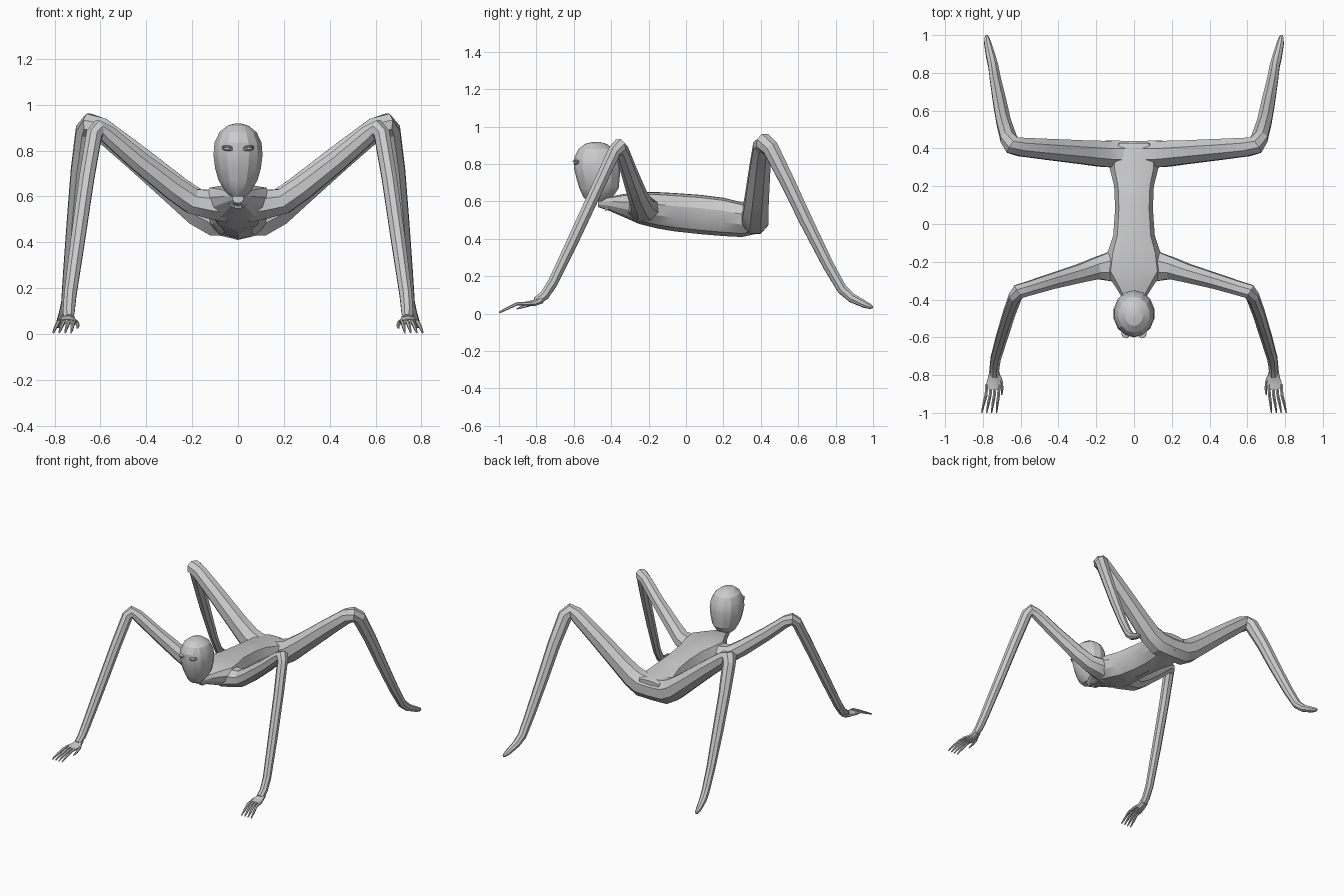
import bpy, bmesh, math
from mathutils import Vector

skin = bpy.data.materials.new("grey skin")
skin.diffuse_color = (0.6, 0.6, 0.6, 1)


def finish(name, bm, mirror=False, angle=22):
    bmesh.ops.recalc_face_normals(bm, faces=bm.faces)
    me = bpy.data.meshes.new(name)
    bm.to_mesh(me)
    bm.free()
    ob = bpy.data.objects.new(name, me)
    bpy.context.collection.objects.link(ob)
    me.materials.append(skin)
    if mirror:
        m = ob.modifiers.new("mirror", 'MIRROR')
        m.merge_threshold = 0.0005
    bpy.context.view_layer.objects.active = ob
    ob.select_set(True)
    bpy.ops.object.shade_smooth_by_angle(angle=math.radians(angle))
    ob.select_set(False)
    return ob


def skin_rings(bm, rings, cap_start=True):
    vs = [[bm.verts.new(p) for p in r] for r in rings]
    n = len(vs[0])
    for a, b in zip(vs, vs[1:]):
        for i in range(n):
            j = (i + 1) % n
            bm.faces.new((a[i], a[j], b[j], b[i]))
    if cap_start:
        bm.faces.new(vs[0])
    bm.faces.new(vs[-1])


def tube(bm, path, sides, side=(0, 1, 0), cap_start=True, first_dir=None):
    """Path items: x, y, z, radius along the carried side axis, radius across it."""
    pts = [Vector(p[:3]) for p in path]
    u = Vector(side)
    rings = []
    for k, p in enumerate(path):
        a, b = pts[max(k - 1, 0)], pts[min(k + 1, len(pts) - 1)]
        t = (pts[k] - a).normalized() + (b - pts[k]).normalized()
        if k == 0 and first_dir:
            t = Vector(first_dir)
        t.normalize()
        u = (u - t * u.dot(t)).normalized()
        w = t.cross(u)
        rings.append([pts[k] + u * p[3] * math.cos(q) + w * p[4] * math.sin(q)
                      for q in (2 * math.pi * (i + 0.5) / sides for i in range(sides))])
    skin_rings(bm, rings, cap_start)


# Torso: sections along y with half width, bottom and top
bm = bmesh.new()
sections = [(-0.47, 0.025, 0.57, 0.61), (-0.41, 0.05, 0.55, 0.625), (-0.33, 0.10, 0.515, 0.64),
            (-0.25, 0.155, 0.48, 0.65), (-0.15, 0.14, 0.455, 0.65), (-0.06, 0.11, 0.44, 0.645),
            (0.08, 0.10, 0.425, 0.635), (0.20, 0.105, 0.415, 0.62), (0.30, 0.13, 0.41, 0.595),
            (0.39, 0.13, 0.43, 0.59), (0.43, 0.09, 0.46, 0.58)]
outline = [(0, 0), (0.6, 0.1), (0.92, 0.36), (1, 0.66), (0.8, 0.93), (0.4, 0.99), (0, 1)]
outline += [(-a, b) for a, b in outline[-2:0:-1]]
skin_rings(bm, [[(a * w, y, lo + b * (hi - lo)) for a, b in outline]
                for y, w, lo, hi in sections])
finish("torso", bm, angle=25)

# Neck
bm = bmesh.new()
tube(bm, [(0, -0.40, 0.57, 0.04, 0.04), (0, -0.43, 0.61, 0.03, 0.03),
          (0, -0.45, 0.67, 0.035, 0.035)], 8, (1, 0, 0))
finish("neck", bm)

# Head: stacked rings, z with half width, front and back
bm = bmesh.new()
levels = [(0.60, 0.035, -0.525, -0.43), (0.625, 0.06, -0.55, -0.39), (0.67, 0.087, -0.57, -0.36),
          (0.72, 0.102, -0.585, -0.355), (0.78, 0.11, -0.60, -0.35), (0.835, 0.105, -0.597, -0.36),
          (0.88, 0.083, -0.575, -0.385), (0.908, 0.048, -0.54, -0.425), (0.918, 0.015, -0.50, -0.46)]
skin_rings(bm, [[(w * math.sin(q), (f + b) / 2 - (b - f) / 2 * math.cos(q), z)
                 for q in (2 * math.pi * i / 14 for i in range(14))]
                for z, w, f, b in levels])
finish("head", bm)

# Eyes: small slanted almonds with upper lids
for name, z, depth, h in (("eyes", 0.807, 0.014, 0.011), ("eyelids", 0.815, 0.018, 0.006)):
    bm = bmesh.new()
    tube(bm, [(0.024, -0.592, z - 0.003, 0.003, 0.003), (0.036, -0.590, z, depth, h),
              (0.052, -0.583, z + 0.002, depth, h), (0.068, -0.574, z + 0.002, 0.003, 0.003)], 8)
    finish(name, bm, True)

# Arms
bm = bmesh.new()
tube(bm, [(0.04, -0.225, 0.555, 0.10, 0.075), (0.12, -0.225, 0.565, 0.085, 0.068),
          (0.20, -0.235, 0.58, 0.062, 0.06), (0.28, -0.26, 0.635, 0.053, 0.056),
          (0.44, -0.305, 0.76, 0.044, 0.048), (0.57, -0.345, 0.872, 0.04, 0.042),
          (0.61, -0.357, 0.893, 0.042, 0.043), (0.628, -0.383, 0.868, 0.036, 0.038),
          (0.66, -0.47, 0.68, 0.034, 0.036), (0.70, -0.60, 0.40, 0.032, 0.034),
          (0.732, -0.71, 0.17, 0.028, 0.03), (0.738, -0.755, 0.10, 0.027, 0.028),
          (0.741, -0.80, 0.066, 0.027, 0.022)], 8)
finish("arms", bm, True)

# Hands: flat palms
bm = bmesh.new()
tube(bm, [(0.74, -0.77, 0.075, 0.026, 0.022), (0.74, -0.81, 0.058, 0.034, 0.018),
          (0.743, -0.85, 0.054, 0.043, 0.012), (0.748, -0.875, 0.053, 0.045, 0.01)], 8, (1, 0, 0))
finish("palms", bm, True)

# Fingers
bm = bmesh.new()
for i in range(4):
    x, tip = 0.714 + 0.022 * i, 0.728 + 0.026 * i
    tube(bm, [(x, -0.85, 0.055, 0.009, 0.009), (x + 0.003, -0.905, 0.052, 0.009, 0.009),
              ((x + tip) / 2 + 0.002, -0.95, 0.031, 0.008, 0.008),
              (tip, -0.998, 0.006, 0.004, 0.005)], 6, (1, 0, 0))
finish("fingers", bm, True)

# Thumbs
bm = bmesh.new()
tube(bm, [(0.722, -0.79, 0.062, 0.01, 0.01), (0.703, -0.83, 0.05, 0.009, 0.009),
          (0.698, -0.87, 0.038, 0.008, 0.008), (0.70, -0.905, 0.026, 0.004, 0.004)],
     6, (1, 0, 0))
finish("thumbs", bm, True)

# Legs: joined across the pelvis
bm = bmesh.new()
tube(bm, [(0, 0.37, 0.505, 0.075, 0.085), (0.10, 0.37, 0.51, 0.077, 0.09),
          (0.17, 0.372, 0.545, 0.074, 0.082), (0.27, 0.38, 0.625, 0.068, 0.072),
          (0.45, 0.395, 0.775, 0.06, 0.062), (0.60, 0.408, 0.895, 0.053, 0.054),
          (0.645, 0.418, 0.913, 0.053, 0.052), (0.664, 0.452, 0.885, 0.045, 0.05),
          (0.69, 0.54, 0.71, 0.04, 0.044), (0.71, 0.64, 0.50, 0.037, 0.04),
          (0.733, 0.76, 0.26, 0.03, 0.034), (0.745, 0.835, 0.13, 0.027, 0.03),
          (0.758, 0.885, 0.085, 0.026, 0.026), (0.774, 0.955, 0.05, 0.02, 0.02),
          (0.78, 0.988, 0.037, 0.013, 0.013), (0.782, 0.999, 0.034, 0.005, 0.006)],
     8, cap_start=False, first_dir=(1, 0, 0))
finish("legs", bm, True)
